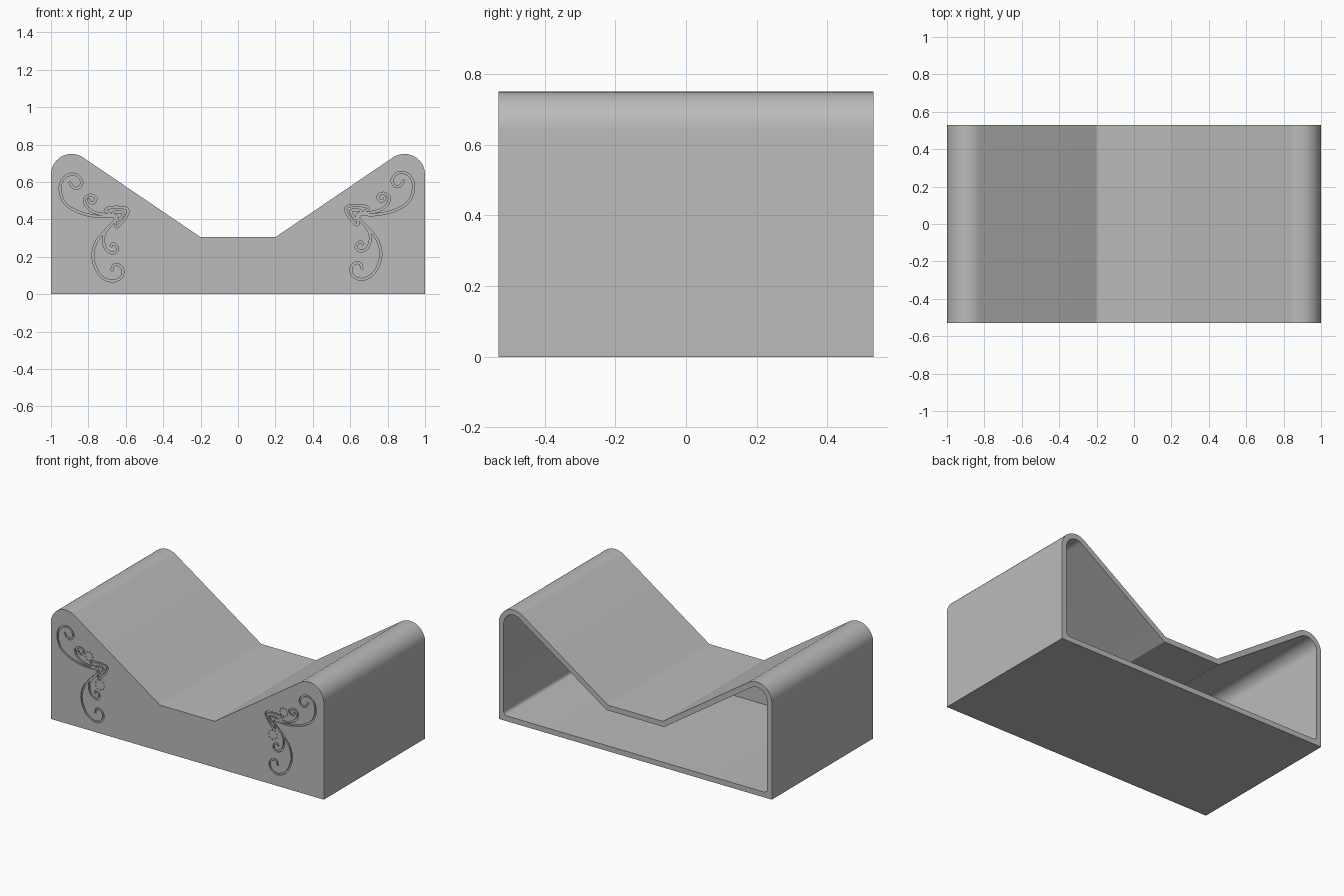
import bpy, bmesh
from math import sin, cos, tan, radians, pi
from mathutils import Vector

cube = bpy.data.objects.get("Cube")
if cube:
    bpy.data.objects.remove(cube, do_unlink=True)

HALF_DEPTH, WALL, FRONT_WALL, ROUND = 0.53, 0.035, 0.04, 0.11
SLOPE = radians(34.2)
GROOVE_WIDTH, GROOVE_DEPTH = 0.011, 0.01

grey = bpy.data.materials.new("plain grey")
grey.use_nodes = True
grey.diffuse_color = (0.5, 0.5, 0.5, 1)
grey.node_tree.nodes["Principled BSDF"].inputs["Base Color"].default_value = (0.5, 0.5, 0.5, 1)


def arc(cx, cz, r, a0, a1, n):
    return [(cx + r * cos(a0 + (a1 - a0) * i / n), cz + r * sin(a0 + (a1 - a0) * i / n))
            for i in range(n + 1)]


def profile(inset, fillet):
    """Symmetric outline, moved inwards by inset, with optional lower fillets."""
    side = 1 - inset
    half = [(side, inset)]
    if fillet:
        half = arc(side - fillet, inset + fillet, fillet, -pi / 2, 0, 6)
    half += arc(1 - ROUND, 0.75 - ROUND, ROUND - inset, 0, pi / 2 + SLOPE, 20)
    half.append((0.2 + inset * tan(SLOPE / 2), 0.305 - inset))
    return half + [(-x, z) for x, z in reversed(half)]


def add_prism(bm, outline, y0, y1):
    face = bm.faces.new([bm.verts.new((x, y0, z)) for x, z in outline])
    grown = bmesh.ops.extrude_face_region(bm, geom=[face])["geom"]
    bmesh.ops.translate(bm, vec=(0, y1 - y0, 0),
                        verts=[v for v in grown if isinstance(v, bmesh.types.BMVert)])


def make_object(name, bm):
    bmesh.ops.recalc_face_normals(bm, faces=bm.faces)
    mesh = bpy.data.meshes.new(name)
    bm.to_mesh(mesh)
    bm.free()
    obj = bpy.data.objects.new(name, mesh)
    bpy.context.collection.objects.link(obj)
    return obj


def prism(name, outline, y0, y1):
    bm = bmesh.new()
    add_prism(bm, outline, y0, y1)
    return make_object(name, bm)


def carve(body, cutter):
    cutter.hide_render = True
    mod = body.modifiers.new("carve", "BOOLEAN")
    mod.operation, mod.solver, mod.object = "DIFFERENCE", "MANIFOLD", cutter
    dg = bpy.context.evaluated_depsgraph_get()
    mesh = bpy.data.meshes.new_from_object(body.evaluated_get(dg))
    body.modifiers.clear()
    body.data = mesh
    bpy.data.objects.remove(cutter, do_unlink=True)


def smooth_path(points, closed, steps=5):
    """Catmull-Rom samples through the points."""
    p = [Vector(q) for q in points]
    p = [p[-1]] + p + p[:2] if closed else [p[0]] + p + [p[-1]]
    out = []
    for a, b, c, d in zip(p, p[1:], p[2:], p[3:]):
        for i in range(steps):
            t = i / steps
            out.append(0.5 * (2 * b + (c - a) * t + (2 * a - 5 * b + 4 * c - d) * t ** 2
                              + (3 * b - a - 3 * c + d) * t ** 3))
    return out if closed else out + [p[-1]]


def groove(points, closed):
    """Flat-bottomed groove cutter following a smooth path on the front."""
    path = smooth_path(points, closed)
    n = len(path)
    bm = bmesh.new()
    rings = []
    for i, q in enumerate(path):
        ahead = path[(i + 1) % n] if closed else path[min(i + 1, n - 1)]
        behind = path[i - 1] if closed else path[max(i - 1, 0)]
        d = (ahead - behind).normalized() * GROOVE_WIDTH / 2
        rings.append([bm.verts.new((q.x - s * d.y, -HALF_DEPTH + y, q.y + s * d.x))
                      for s, y in ((-1, -0.01), (1, -0.01), (1, GROOVE_DEPTH), (-1, GROOVE_DEPTH))])
    pairs = list(zip(rings, rings[1:]))
    if closed:
        pairs.append((rings[-1], rings[0]))
    else:
        bm.faces.new(rings[0])
        bm.faces.new(rings[-1])
    for a, b in pairs:
        for k in range(4):
            j = (k + 1) % 4
            bm.faces.new((a[k], a[j], b[j], b[k]))
    return make_object("groove_cutter", bm)


# Hollow body, open at the back
body = prism("rest_body", profile(0, 0), -HALF_DEPTH, HALF_DEPTH)
carve(body, prism("cavity", profile(WALL, 0.025), FRONT_WALL - HALF_DEPTH, HALF_DEPTH + 0.1))

# Scrollwork paths in hundredths of a unit, spiral centre first
upper_scroll = [(-90, 60), (-88, 57), (-85, 57), (-83.5, 60), (-86, 63.5), (-90, 64),
                (-94, 61), (-95, 55), (-92, 48), (-84, 43.5), (-74, 41.5), (-65, 42)]
upper_curl = [(-80, 51), (-79, 49), (-77, 49), (-76, 51.5), (-79, 53), (-82, 51),
              (-81, 47), (-76, 43.5), (-66, 42)]
lower_scroll = [(-67.5, 12.5), (-66.5, 15.5), (-63.5, 15.5), (-61.5, 12.5), (-63, 8.5), (-68, 7),
                (-74, 10.5), (-77.5, 19), (-76, 27.5), (-70.5, 34.5), (-65, 40)]
lower_curl = [(-68, 25.5), (-67, 27), (-65, 26), (-64.5, 23.5), (-67, 22), (-70.5, 24),
              (-72, 29), (-70.5, 34), (-66, 39)]
leaf = [(-71, 45), (-66, 46.5), (-59, 45.5), (-60.5, 40.5), (-65, 36), (-66, 41)]
leaf_vein = [(-67, 43.5), (-64, 44), (-61.5, 43.5), (-62.5, 41), (-64.5, 39.5), (-65, 41.5)]
strokes = [(upper_scroll, False), (upper_curl, False), (lower_scroll, False),
           (lower_curl, False), (leaf, True), (leaf_vein, True)]

# Engrave a mirrored ornament on each side of the front
beads = bmesh.new()
for side, dx, dz in ((1, 0, 0), (-1, -0.012, 0.01)):
    def place(points):
        return [(side * x / 100 + dx, z / 100 + dz) for x, z in points]

    for path, closed in strokes:
        carve(body, groove(place(path), closed))
    # Rings of small beads
    for cx, cz, r in ((-72, 49, 2.8), (-64, 32, 3.2)):
        for bx, bz in arc(cx, cz, r, 0, 16 * pi / 9, 8):
            dot = place(arc(bx, bz, 0.45, 0, 5 * pi / 3, 5))
            add_prism(beads, dot, -HALF_DEPTH - 0.01, -HALF_DEPTH + 0.006)
carve(body, make_object("bead_cutter", beads))

body.data.materials.clear()
body.data.materials.append(grey)
for poly in body.data.polygons:
    poly.material_index = 0
bpy.ops.object.select_all(action="DESELECT")
body.select_set(True)
bpy.context.view_layer.objects.active = body
bpy.ops.object.shade_smooth_by_angle(angle=radians(30))
